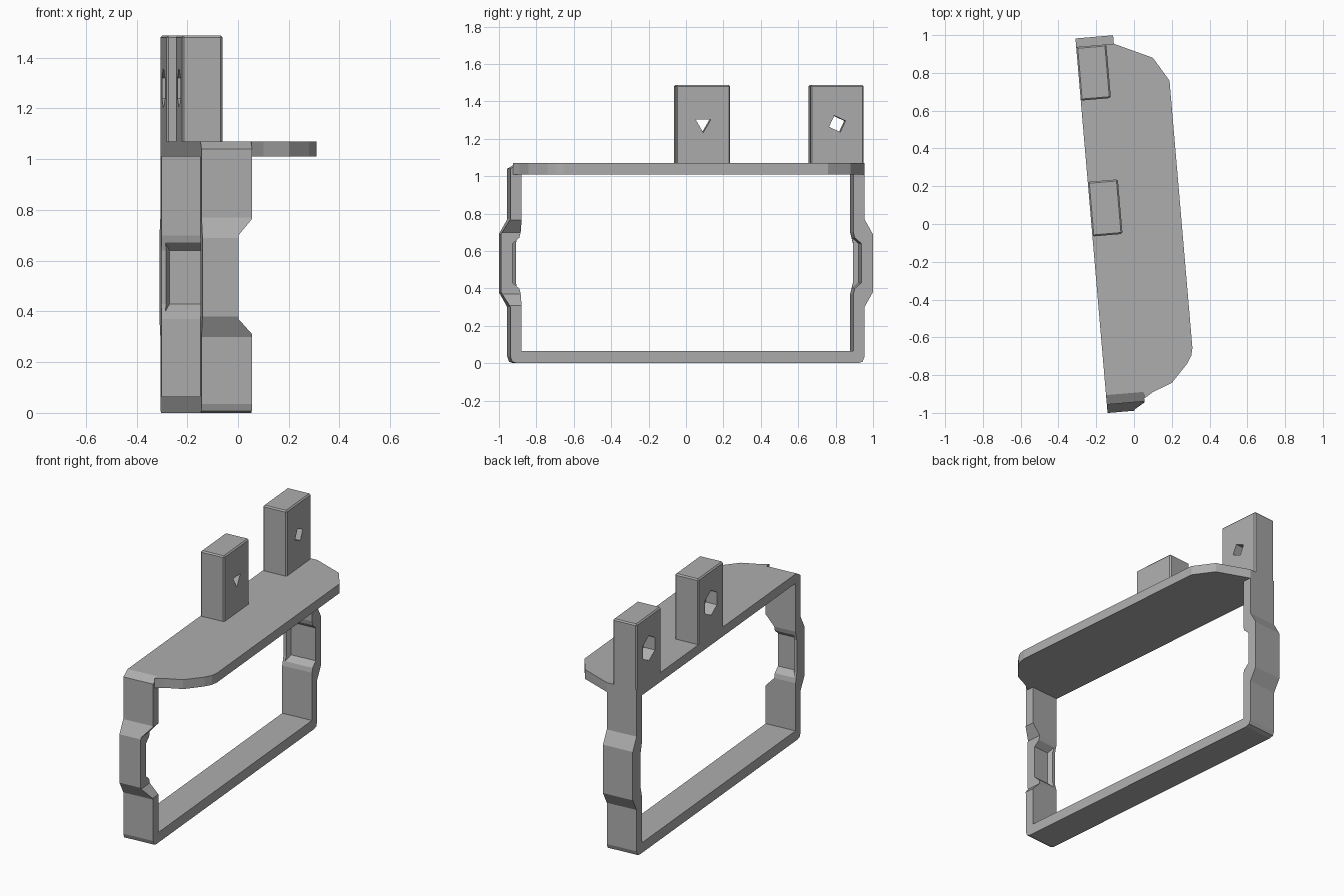
import bpy, bmesh, math
from mathutils import Vector

if "Cube" in bpy.data.objects:
    bpy.data.objects.remove(bpy.data.objects["Cube"])

grey = bpy.data.materials.new("plain grey")
grey.use_nodes = True
COLOUR = (0.42, 0.42, 0.42, 1)
grey.diffuse_color = COLOUR
grey.node_tree.nodes["Principled BSDF"].inputs["Base Color"].default_value = COLOUR

TURN = math.radians(4.9)      # the whole bracket is turned slightly about z
MID = 0.01                    # middle of the frame along its length
LEFT, RIGHT = -0.225, -0.025  # width of the frame bars


def finish(name, bm):
    bmesh.ops.recalc_face_normals(bm, faces=bm.faces)
    mesh = bpy.data.meshes.new(name)
    bm.to_mesh(mesh)
    bm.free()
    mesh.materials.append(grey)
    ob = bpy.data.objects.new(name, mesh)
    bpy.context.collection.objects.link(ob)
    ob.rotation_euler.z = TURN
    return ob


def loft(name, start, end):
    """Solid between two matching outlines."""
    bm = bmesh.new()
    a = [bm.verts.new(p) for p in start]
    b = [bm.verts.new(p) for p in end]
    bm.faces.new(a)
    bm.faces.new(b[::-1])
    for i in range(len(a)):
        j = (i + 1) % len(a)
        bm.faces.new((a[i], b[i], b[j], a[j]))
    return finish(name, bm)


def prism(name, outline, axis, lo, hi):
    """Extrude a flat outline along the given axis."""
    def place(p, t):
        q = list(p)
        q.insert(axis, t)
        return Vector(q)
    return loft(name, [place(p, lo) for p in outline], [place(p, hi) for p in outline])


def cut(ob, cutter):
    cutter.hide_render = True
    cutter.hide_viewport = False
    mod = ob.modifiers.new("cut", 'BOOLEAN')
    mod.operation = 'DIFFERENCE'
    mod.solver = 'EXACT'
    mod.object = cutter
    bpy.context.view_layer.objects.active = ob
    bpy.context.view_layer.update()
    bpy.ops.object.modifier_apply(modifier=mod.name)
    bpy.data.objects.remove(cutter)


def polygon(y, z, radius, sides, angle):
    return [(y + radius * math.cos(angle + i * math.tau / sides),
             z + radius * math.sin(angle + i * math.tau / sides)) for i in range(sides)]


# Rectangular frame with outward bulges on both legs
leg = [(0.915, 0), (0.94, 0.008), (0.95, 0.035), (0.95, 0.3), (0.995, 0.38),
       (0.995, 0.69), (0.95, 0.77)]
back_top = [(0.95, 1.04), (0.95, 1.07)]
front_top = [(0.95, 1.04), (0.90, 1.07)]
outer = [(MID + y, z) for y, z in leg + back_top]
outer += [(MID - y, z) for y, z in reversed(leg + front_top)]
frame = prism("frame", outer, 0, LEFT, RIGHT)

side = [(0.89, 0.065), (0.89, 0.37), (0.905, 0.43), (0.905, 0.64), (0.89, 0.70), (0.89, 1.01)]
opening = [(MID + y, z) for y, z in side] + [(MID - y, z) for y, z in reversed(side)]
cut(frame, prism("opening_cutter", opening, 0, LEFT - 0.1, RIGHT + 0.1))

# Sloped recess inside each leg, open towards the shelf side
for s in (1, -1):
    def rect(x, y, low, high):
        return [(x, MID + s * y, low), (0.1, MID + s * y, low),
                (0.1, MID + s * y, high), (x, MID + s * y, high)]
    cut(frame, loft("recess_cutter", rect(-0.225, 0.87, 0.375, 0.695),
                    rect(-0.19, 0.933, 0.43, 0.64)))

# Notch along the edge of the front leg
notch = [(0.1, 0.31), (RIGHT, 0.31), (-0.082, 0.37), (-0.082, 0.70), (RIGHT, 0.765), (0.1, 0.765)]
cut(frame, prism("notch_cutter", notch, 1, -1.2, -0.7))

# Overhanging shelf
shelf = [(RIGHT, -0.925), (0.024, -0.895), (0.128, -0.855), (0.216, -0.762), (0.243, -0.72),
         (0.252, -0.68), (0.252, 0.74), (0.175, 0.868), (RIGHT, 0.96)]
prism("shelf", shelf, 2, 1.01, 1.07)

# Two posts, each with a bolt hole and a six-sided nut pocket
for name, y0, y1, sides, angle in (("middle_post", -0.047, 0.243, 3, -math.pi / 2),
                                   ("back_post", 0.675, 0.96, 4, 0.35)):
    post = prism(name, [(LEFT, y0), (-0.065, y0), (-0.065, y1), (LEFT, y1)], 2, 1.05, 1.488)
    bevel = post.modifiers.new("bevel", 'BEVEL')
    bevel.width = 0.008
    bevel.segments = 1
    bpy.context.view_layer.objects.active = post
    bpy.context.view_layer.update()
    bpy.ops.object.modifier_apply(modifier=bevel.name)
    middle = (y0 + y1) / 2
    cut(post, prism("pocket_cutter", polygon(middle, 1.28, 0.08, 6, math.pi / 2), 0, -0.4, -0.15))
    cut(post, prism("hole_cutter", polygon(middle, 1.28, 0.047, sides, angle), 0, -0.4, 0.1))
